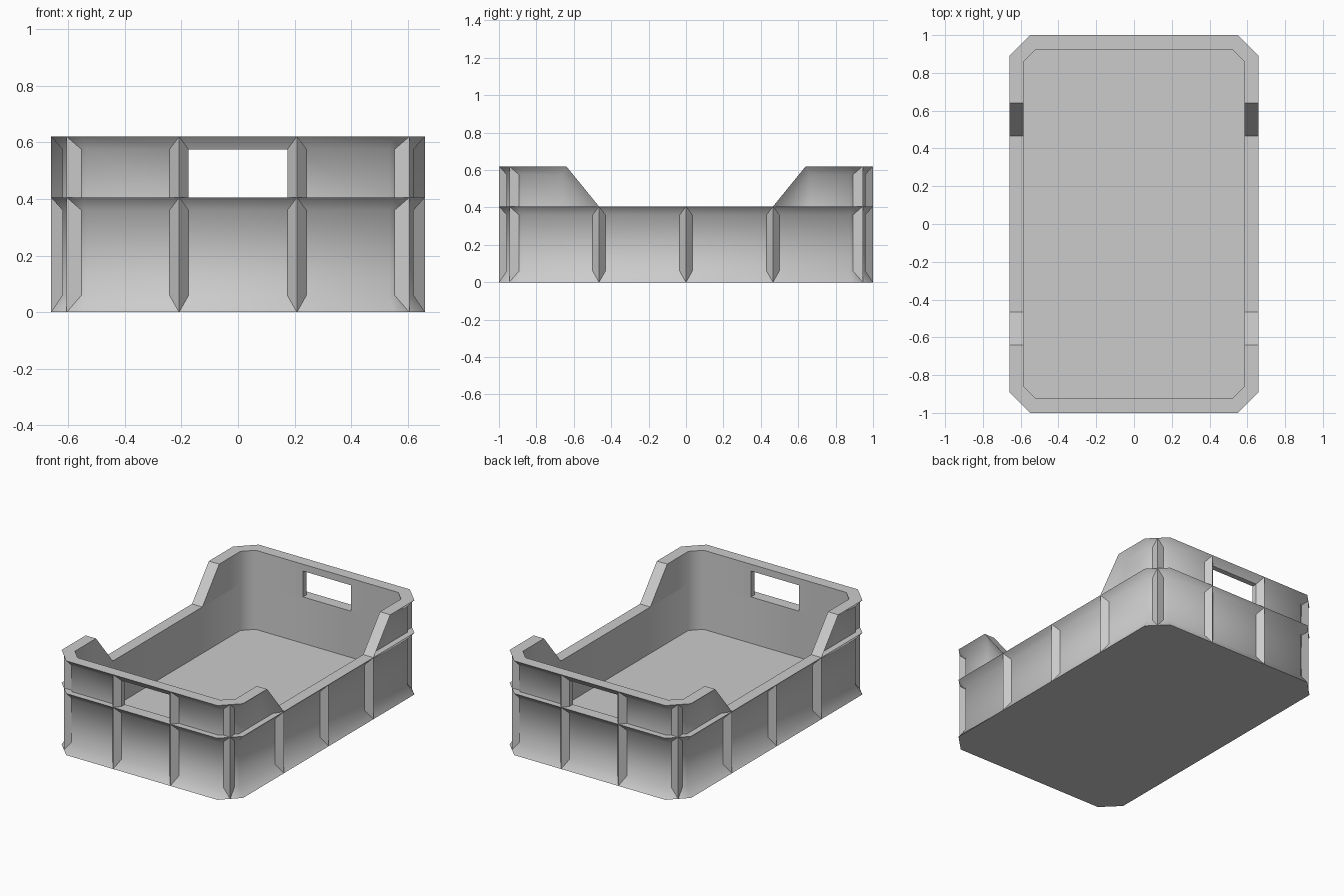
import bpy, bmesh, math
from mathutils import Vector

cube = bpy.data.objects.get("Cube")
if cube:
    bpy.data.objects.remove(cube, do_unlink=True)

HX, HY, CH = 0.66, 1.0, 0.11               # half width, half length, corner chamfer
TOP, RIM, FLOOR = 0.62, 0.405, 0.10        # heights
LIP, FLARE = 0.045, 0.06                   # heights of the sloped edges
RECESS, WALL = 0.04, 0.075                 # panel depth, full rim width
RAMP_LOW, RAMP_HIGH = 0.465, 0.64
HOLE = 0.175

grey = bpy.data.materials.new("grey plastic")
grey.use_nodes = True
grey.diffuse_color = (0.6, 0.6, 0.6, 1)
grey.node_tree.nodes["Principled BSDF"].inputs["Base Color"].default_value = (0.6, 0.6, 0.6, 1)


def finish(name, bm):
    bmesh.ops.remove_doubles(bm, verts=bm.verts, dist=1e-5)
    bmesh.ops.recalc_face_normals(bm, faces=bm.faces)
    mesh = bpy.data.meshes.new(name)
    bm.to_mesh(mesh)
    bm.free()
    mesh.materials.append(grey)
    obj = bpy.data.objects.new(name, mesh)
    bpy.context.collection.objects.link(obj)
    bpy.ops.object.select_all(action="DESELECT")
    obj.select_set(True)
    bpy.context.view_layer.objects.active = obj
    bpy.ops.object.shade_smooth_by_angle(angle=math.radians(46.5))
    return obj


def add_face(bm, points):
    unique = []
    for p in points:
        if all((Vector(p) - Vector(q)).length > 1e-5 for q in unique):
            unique.append(p)
    if len(unique) > 2:
        bm.faces.new([bm.verts.new(p) for p in unique])


def corner(d):
    """Half extents and chamfer of the outline moved inward by d."""
    return HX - d, HY - d, CH - d * (2 - math.sqrt(2))


def outline(d, z):
    x, y, c = corner(d)
    return [(x, c - y, z), (x, y - c, z), (x - c, y, z), (c - x, y, z),
            (-x, y - c, z), (-x, c - y, z), (c - x, -y, z), (x - c, -y, z)]


# Lower tub: flared base, recessed panels, sloped lip, flat rim, inside and floor
def make_tub():
    bm = bmesh.new()
    rings = [outline(d, z) for d, z in (
        (0, 0), (RECESS, FLARE), (RECESS, RIM - LIP), (0, RIM), (WALL, RIM), (WALL, FLOOR))]
    for a, b in zip(rings, rings[1:]):
        for i in range(8):
            j = (i + 1) % 8
            add_face(bm, [a[i], a[j], b[j], b[i]])
    add_face(bm, rings[0])
    add_face(bm, rings[-1])
    return finish("lower_tub", bm)


# Raised end wall: ramped U shape with an open handle slot
def end_path(d, z, low, high):
    x, y, c = corner(d)
    half = [(x, low, RIM), (x, high, z), (x, y - c, z), (x - c, y, z), (HOLE, y, z)]
    return half + [(-px, py, pz) for px, py, pz in reversed(half)]


def make_end(name, side):
    bm = bmesh.new()
    slope = (RAMP_HIGH - RAMP_LOW) / (TOP - RIM)
    low = RAMP_LOW + LIP * math.hypot(1, slope)
    outer = end_path(0, TOP, RAMP_LOW, RAMP_HIGH)
    inner = end_path(WALL, TOP, RAMP_LOW, RAMP_HIGH)
    panel = end_path(RECESS, TOP - LIP, low, low + (TOP - LIP - RIM) * slope)
    columns = []
    for o, i, p in zip(outer, inner, panel):
        col = [o, i, (i[0], i[1], min(i[2], TOP - LIP)), (i[0], i[1], RIM), (p[0], p[1], RIM), p]
        columns.append([(x, y * side, z) for x, y, z in col])
    slot = len(columns) // 2 - 1
    for n, (a, b) in enumerate(zip(columns, columns[1:])):
        loop = (0, 1, 2, 5) if n == slot else range(6)
        loop = list(loop)
        for i, j in zip(loop, loop[1:] + loop[:1]):
            add_face(bm, [a[i], a[j], b[j], b[i]])
    for n in (slot, slot + 1):
        add_face(bm, columns[n][2:])
    for n in (0, -1):
        add_face(bm, [columns[n][k] for k in (0, 1, 5)])
    return finish(name, bm)


# Ridged rib on the outside, mitred into the sloped edges
def add_rib(bm, x, y, nx, ny, z0, z1, foot):
    out = Vector((nx, ny, 0)).normalized()
    along = Vector((-out.y, out.x, 0)) * 0.034
    ridge = Vector((x, y, 0))
    base = ridge - out * RECESS
    up = Vector((0, 0, 1))
    for s in (-1, 1):
        add_face(bm, [ridge + up * z0, base + along * s + up * (z0 + foot),
                      base + along * s + up * (z1 - LIP), ridge + up * z1])


def make_ribs():
    lower, upper = bmesh.new(), bmesh.new()
    cx, cy = HX - CH / 2, HY - CH / 2
    for sx in (-1, 1):
        for y in (-RAMP_LOW, 0, RAMP_LOW):
            add_rib(lower, sx * HX, y, sx, 0, 0, RIM, FLARE)
        for sy in (-1, 1):
            spots = [(sx * 0.208, sy * HY, 0, sy), (sx * cx, sy * cy, sx, sy)]
            for spot in spots:
                add_rib(lower, *spot, 0, RIM, FLARE)
                add_rib(upper, *spot, RIM, TOP, 0)
    finish("lower_ribs", lower)
    finish("upper_ribs", upper)


make_tub()
make_end("back_end_wall", 1)
make_end("front_end_wall", -1)
make_ribs()
